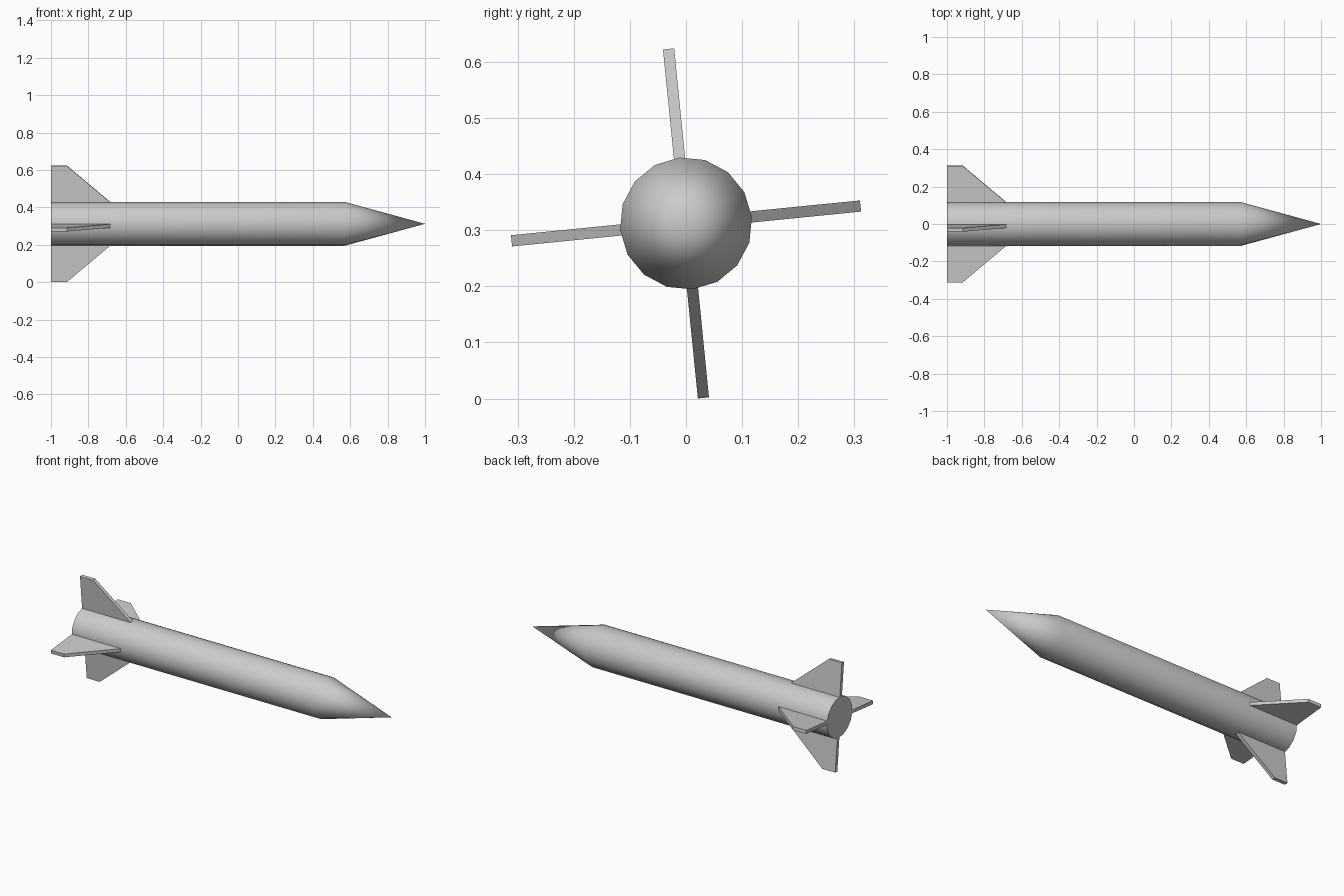
import bpy, bmesh
from math import sin, cos, tau, radians
from mathutils import Matrix

cube = bpy.data.objects.get("Cube")
if cube:
    bpy.data.objects.remove(cube)

AXIS_Z = 0.312
TILT = radians(5.7)
SIDES = 16
BODY_R = 0.118
FIN_THICK = 0.02


def make_object(name, bm, smooth=False):
    bmesh.ops.recalc_face_normals(bm, faces=bm.faces)
    mesh = bpy.data.meshes.new(name)
    bm.to_mesh(mesh)
    bm.free()
    obj = bpy.data.objects.new(name, mesh)
    bpy.context.collection.objects.link(obj)
    obj.location.z = AXIS_Z
    if smooth:
        bpy.ops.object.select_all(action='DESELECT')
        obj.select_set(True)
        bpy.context.view_layer.objects.active = obj
        bpy.ops.object.shade_smooth_by_angle(angle=radians(40))
    return obj


# Body tube and pointed nose as one lathed shell
bm = bmesh.new()


def ring(x, r):
    return [bm.verts.new((x, r * cos(TILT + tau * i / SIDES), r * sin(TILT + tau * i / SIDES)))
            for i in range(SIDES)]


tail, shoulder = ring(-1, BODY_R), ring(0.57, BODY_R)
tip = bm.verts.new((1, 0, 0))
bm.faces.new(tail)
for i in range(SIDES):
    j = (i + 1) % SIDES
    bm.faces.new((tail[i], tail[j], shoulder[j], shoulder[i]))
    bm.faces.new((shoulder[i], shoulder[j], tip))
make_object("rocket_body", bm, smooth=True)

# Four swept tail fins, turned slightly about the long axis
fin_profile = [(-1, 0.114), (-0.68, 0.114), (-0.915, 0.3125), (-1, 0.3125)]
for k, name in enumerate(("left_side_fin", "top_fin", "right_side_fin", "bottom_fin")):
    bm = bmesh.new()
    face = bm.faces.new([bm.verts.new((x, r, -FIN_THICK / 2)) for x, r in fin_profile])
    extruded = bmesh.ops.extrude_face_region(bm, geom=[face])
    top = [v for v in extruded["geom"] if isinstance(v, bmesh.types.BMVert)]
    bmesh.ops.translate(bm, verts=top, vec=(0, 0, FIN_THICK))
    bm.transform(Matrix.Rotation(TILT + k * tau / 4, 4, 'X'))
    make_object({"left_side_fin": "back_fin", "right_side_fin": "front_fin"}.get(name, name), bm)
